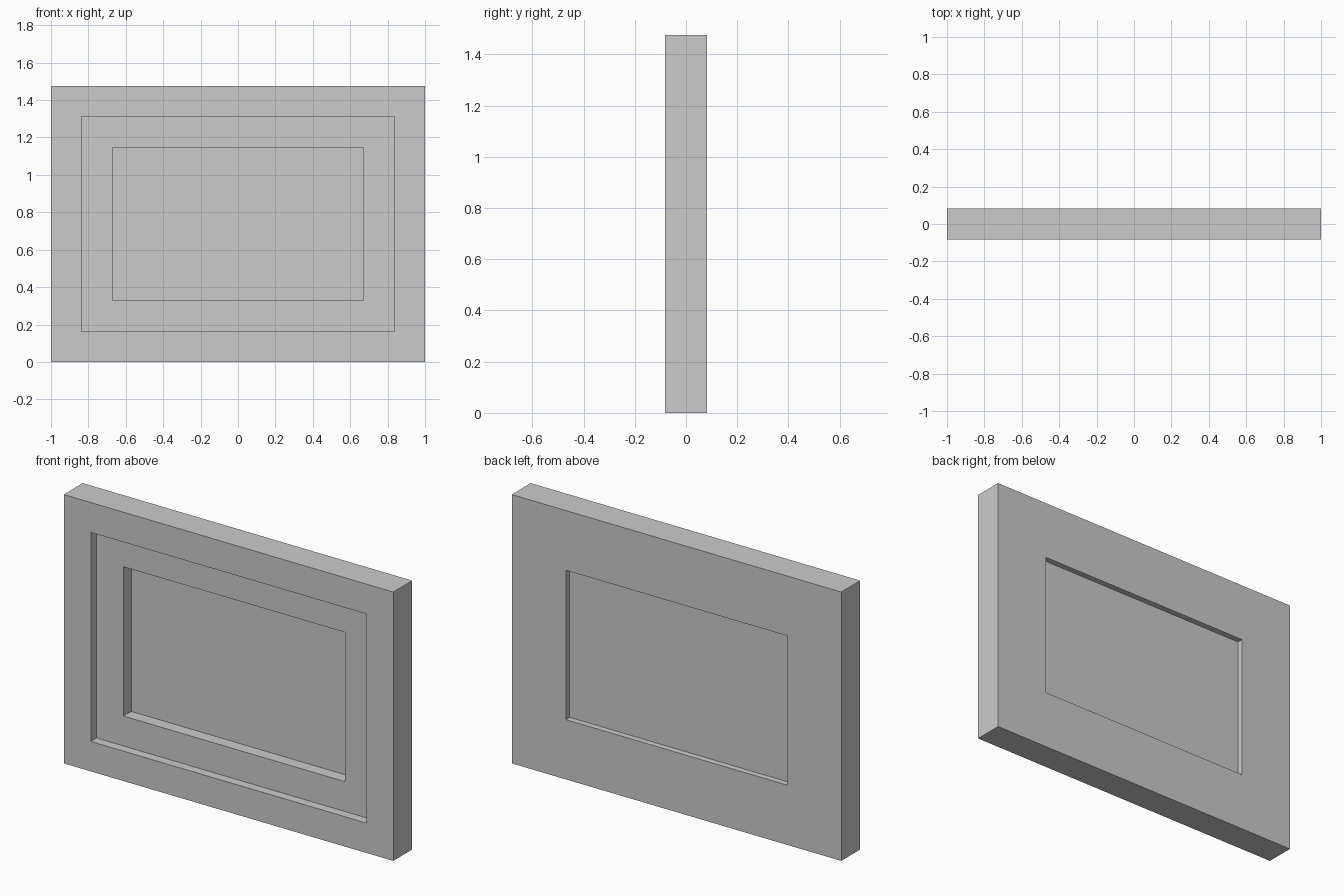
import bpy, bmesh

if "Cube" in bpy.data.objects:
    bpy.data.objects.remove(bpy.data.objects["Cube"])

W, H, D = 1.0, 1.475, 0.082      # half width, height, half depth
BORDER = 0.164                   # width of each frame step


def make_object(name, bm):
    bmesh.ops.recalc_face_normals(bm, faces=bm.faces)
    mesh = bpy.data.meshes.new(name)
    bm.to_mesh(mesh)
    bm.free()
    obj = bpy.data.objects.new(name, mesh)
    bpy.context.collection.objects.link(obj)
    return obj


def rectangle(bm, inset, y):
    """Rectangular loop inset from the outer border at depth y."""
    x, z0, z1 = W - inset, inset, H - inset
    return [bm.verts.new((px, y, pz))
            for px, pz in ((-x, z0), (x, z0), (x, z1), (-x, z1))]


def bridge(bm, a, b):
    for i in range(4):
        j = (i + 1) % 4
        bm.faces.new((a[i], a[j], b[j], b[i]))


# Frame: stepped (inset, y) profile swept around the rectangle
STEP_Y = -D + 0.05
profile = [(0, -D), (BORDER, -D), (BORDER, STEP_Y),
           (2 * BORDER, STEP_Y), (2 * BORDER, D), (0, D)]
bm = bmesh.new()
loops = [rectangle(bm, inset, y) for inset, y in profile]
for k, loop in enumerate(loops):
    bridge(bm, loop, loops[(k + 1) % len(loops)])
make_object("stepped_frame", bm)

# Thin panel set into the opening, closer to the back
bm = bmesh.new()
front = rectangle(bm, 2 * BORDER, 0.035)
back = rectangle(bm, 2 * BORDER, 0.049)
bridge(bm, front, back)
bm.faces.new(front)
bm.faces.new(back[::-1])
make_object("inset_panel", bm)
